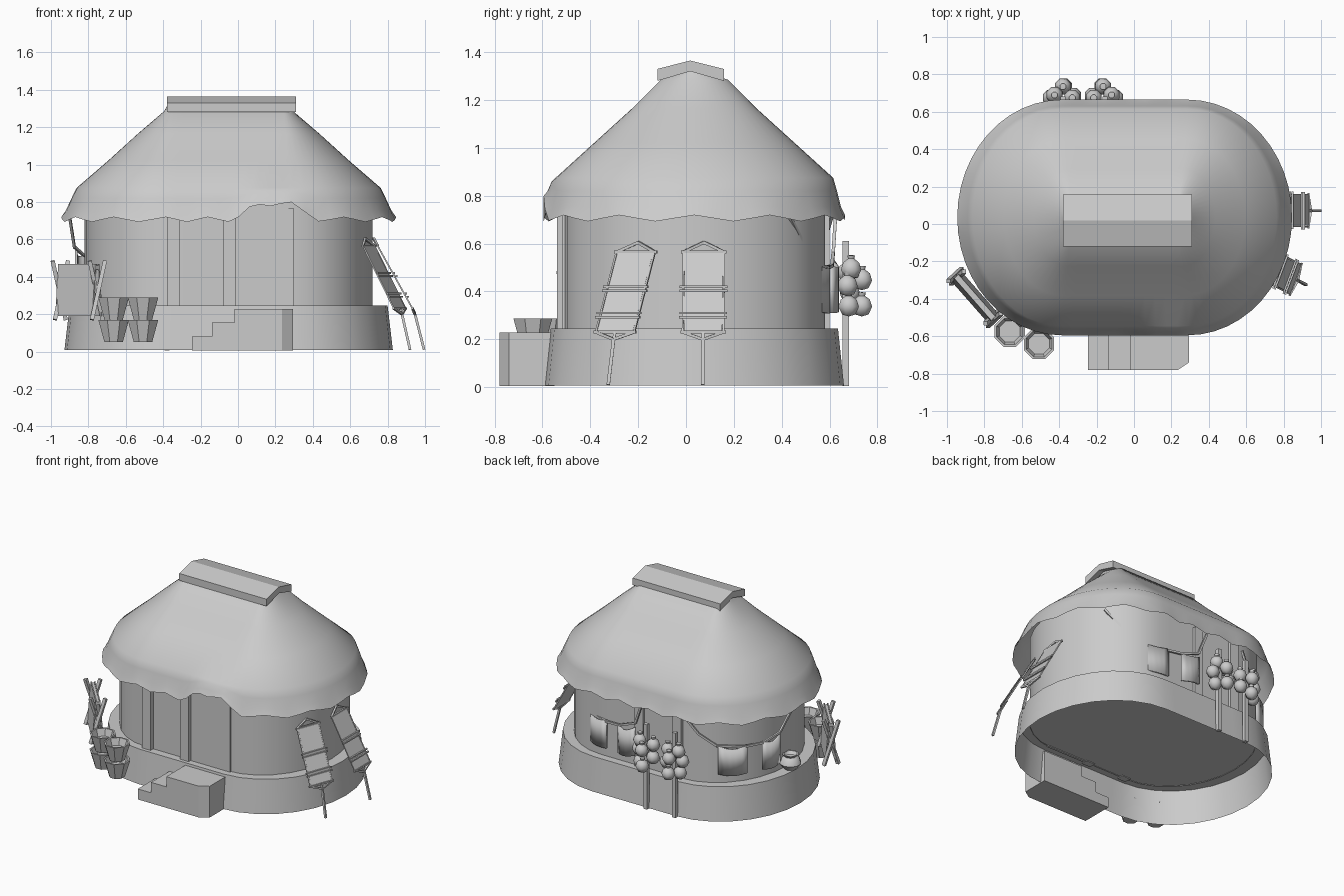
import bpy, bmesh, math
from mathutils import Vector as V

if "Cube" in bpy.data.objects:
    bpy.data.objects.remove(bpy.data.objects["Cube"])

CX, CY = -0.05, 0.035


def obj(name, bm, smooth=None, thick=0):
    me = bpy.data.meshes.new(name)
    bm.to_mesh(me)
    bm.free()
    o = bpy.data.objects.new(name, me)
    bpy.context.collection.objects.link(o)
    if smooth:
        bpy.ops.object.select_all(action='DESELECT')
        o.select_set(True)
        bpy.context.view_layer.objects.active = o
        bpy.ops.object.shade_smooth_by_angle(angle=math.radians(smooth))
    if thick:
        m = o.modifiers.new("thickness", 'SOLIDIFY')
        m.thickness, m.offset = thick, 0
    return o


def oval(flat, a, b, z, arc=14, side=8):
    """Counter-clockwise outline: half ellipses joined by straight sides."""
    pts = []
    for s in (1, -1):
        for i in range(side):
            pts.append(V((CX + s * flat * (2 * i / side - 1), CY - s * b, z)))
        for i in range(arc):
            t = math.pi * (i / arc - 0.5)
            pts.append(V((CX + s * (flat + a * math.cos(t)), CY + s * b * math.sin(t), z)))
    return pts


def loft(bm, loops, cap=False):
    rows = [[bm.verts.new(p) for p in l] for l in loops]
    n = len(rows[0])
    for lo, hi in zip(rows, rows[1:]):
        for i in range(n):
            j = (i + 1) % n
            bm.faces.new((lo[i], lo[j], hi[j], hi[i]))
    if cap:
        bm.faces.new(rows[-1])
    return rows


def bar(bm, p, q, w=0.012):
    """Square rod from p to q."""
    p, q = V(p), V(q)
    ax = (q - p).normalized()
    u = ax.cross(V((0, 1, 0)) if abs(ax.z) > 0.9 else V((0, 0, 1))).normalized()
    v = ax.cross(u)
    ring = [(u * a + v * b) * w / 2 for a, b in ((1, 1), (-1, 1), (-1, -1), (1, -1))]
    rows = loft(bm, [[p + r for r in ring], [q + r for r in ring]], True)
    bm.faces.new(rows[0][::-1])


def prism(bm, foot, z0, z1):
    rows = loft(bm, [[V((x, y, z)) for x, y in foot] for z in (z0, z1)], True)
    bm.faces.new(rows[0][::-1])


def box(bm, x0, x1, y0, y1, z0, z1):
    prism(bm, [(x0, y0), (x1, y0), (x1, y1), (x0, y1)], z0, z1)


def lathe(bm, c, prof, n=8):
    loft(bm, [[V(c) + V((r * math.cos(t), r * math.sin(t), z))
               for t in [2 * math.pi * (i + 0.5) / n for i in range(n)]] for r, z in prof], True)


# Raised base, open underneath
bm = bmesh.new()
loft(bm, [oval(.33, .548, .625, .008), oval(.33, .52, .60, .245)], True)
obj("base", bm, 40)

# House wall
bm = bmesh.new()
loft(bm, [oval(.32, .45, .545, .24), oval(.32, .45, .545, .84)])
obj("wall", bm, 40)

# Thatched roof with ragged eave, raised above the door
bm = bmesh.new()
loops = [oval(*l, arc=24, side=12) for l in (
    (.335, .56, .63, .693), (.335, .535, .612, .75), (.335, .505, .596, .82), (.335, .478, .58, .875),
    (.32, .325, .42, 1.02), (.305, .18, .26, 1.165), (.295, .05, .14, 1.285), (.29, .03, .01, 1.33))]
for k, (lift, rag) in enumerate(((.085, .026), (.07, .005), (.04, 0))):
    for i, p in enumerate(loops[k]):
        p.z += rag * abs(i % 4 - 2) / 2
        if p.y < CY:
            p.z += lift * math.exp(-((p.x - .2) / .17) ** 4)
loft(bm, loops)
obj("roof", bm, 40)

# Ridge cap
bm = bmesh.new()
prof = [(-.12, 1.28), (.018, 1.32), (.158, 1.28), (.158, 1.33), (.018, 1.365), (-.12, 1.33)]
ends = [[bm.verts.new((x, y, z)) for y, z in prof] for x in (-.38, .31)]
for i in range(6):
    j = (i + 1) % 6
    bm.faces.new((ends[0][i], ends[0][j], ends[1][j], ends[1][i]))
for e in ends:
    for q in ((0, 1, 4, 5), (1, 2, 3, 4)):
        bm.faces.new([e[i] for i in q])
bmesh.ops.recalc_face_normals(bm, faces=bm.faces)
obj("ridge_cap", bm)

# Door posts front and back, door panel
bm = bmesh.new()
for y0, y1 in ((-.54, -.49), (.56, .60)):
    for x in (-.38, -.08):
        box(bm, x, x + .068, y0, y1, .24, .76)
obj("door_posts", bm)
bm = bmesh.new()
box(bm, -.01, .30, -.518, -.50, .24, .765)
obj("door_panel", bm)

# Entrance steps rising to the right
bm = bmesh.new()
box(bm, -.245, -.14, -.78, -.55, .005, .08)
box(bm, -.14, -.02, -.78, -.55, .005, .155)
prism(bm, [(-.02, -.78), (.235, -.78), (.295, -.74), (.295, -.55), (-.02, -.55)], .005, .228)
obj("steps", bm)


# Stretched hides leaning against the right end
def hide_rack(top, foot, side, name):
    top, foot, side = V(top), V(foot), V(side)
    frac = {.605: 0, .565: .08, .41: .41, .393: .45, .30: .64, .283: .68, .23: .77, .20: .82, .01: 1}

    def at(s, z, lift=0):
        p = top.lerp(foot, frac[z]) + side * s
        p.z = z + lift
        return p
    bm = bmesh.new()
    for z, apex in ((.565, .605), (.23, .20)):
        bar(bm, at(-.095, z), at(.095, z))
        for s in (-.085, .085):
            bar(bm, at(s, z), at(0, apex))
    for z in (.41, .393, .30, .283):
        bar(bm, at(-.10, z, .01), at(.10, z, .01), .01)
    for s in (-.085, .085):
        bar(bm, at(s, .565), at(s, .23), .008)
    bar(bm, at(0, .20), at(0, .01), .014)
    bar(bm, at(0, .23), at(0, .20), .012)
    obj(name + "_frame", bm)
    bm = bmesh.new()
    bm.faces.new([bm.verts.new(at(s, z)) for s, z in
                  ((-.08, .23), (.08, .23), (.08, .565), (-.08, .565))])
    obj(name + "_hide", bm, thick=.006)


hide_rack((.725, .075, 0), (.995, .07, 0), (0, 1, 0), "rack_back")
hide_rack((.68, -.20, 0), (.92, -.325, 0), (.35, .93, 0), "rack_front")

# Crossed-leg drying stand at front left
A, B, N = V((-.95, -.28, 0)), V((-.752, -.505, 0)), V((-.7, -.65, 0))
bm = bmesh.new()
for P in (A, B):
    for s in (1, -1):
        off = (B - A).normalized() * .009 * s
        bar(bm, P + N * .05 * s + off + V((0, 0, .17)), P - N * .05 * s + off + V((0, 0, .485)), .022)
bar(bm, A + V((0, 0, .45)), B + V((0, 0, .45)), .02)
obj("drying_stand", bm)
bm = bmesh.new()
for s in (1, -1):
    lo = N * .035 * s + V((0, 0, .19))
    hi = N * .012 * s + V((0, 0, .468))
    bm.faces.new([bm.verts.new(p) for p in (A + lo, B + lo, B + hi, A + hi)])
obj("stand_hide", bm, thick=.008)

# Stacked buckets
for i, (x, y) in enumerate(((-.665, -.575), (-.508, -.64))):
    for j, z in enumerate((.05, .17)):
        bm = bmesh.new()
        lathe(bm, (x, y, z), [(.001, 0), (.053, 0), (.088, .118), (.076, .118), (.06, .07)])
        obj(f"bucket_{i}_{j}", bm)

# Gourds hung on two poles behind the house
bm = bmesh.new()
for x in (-.38, -.155):
    bar(bm, (x, .668, 0.005), (x, .668, .61), .028)
obj("gourd_poles", bm)
bm = bmesh.new()
gourd = [(.001, -.044), (.03, -.036), (.046, -.004), (.036, .026), (.014, .042), (.018, .056), (.001, .057)]
spots = ((.0, .735, .455), (.005, .735, .345), (-.065, .675, .43), (.055, .685, .40),
         (-.05, .68, .345), (.05, .675, .485), (-.045, .69, .50))
for x, m in ((-.38, 1), (-.165, -1)):
    for dx, y, z in spots:
        lathe(bm, (x + m * dx, y, z - .005), gourd)
obj("gourds", bm, 60)

# Clay pot on the left end of the base
bm = bmesh.new()
lathe(bm, (-.86, .05, .245), [(.001, 0), (.04, 0), (.072, .04), (.06, .075), (.04, .088),
                              (.055, .105), (.045, .105), (.03, .085)], 10)
obj("pot", bm, 40)


# Sagging rope lines under the rear eaves with hanging cloths
def line(name, pts, cloths):
    bm = bmesh.new()
    for p, q in zip(pts, pts[1:]):
        bar(bm, p, q, .014)
    obj(name + "_rope", bm)
    for i, (p, q) in enumerate(cloths):
        bm = bmesh.new()
        p, q = V(p), V(q)
        n = (q - p).cross(V((0, 0, 1))).normalized()
        if n.dot(p - V((CX, CY, p.z))) < 0:
            n = -n
        cols = []
        for k in range(6):
            t = k / 5
            c = p.lerp(q, t) + n * .022 * math.sin(math.pi * t)
            sag = V((0, 0, -.02 * math.sin(math.pi * t)))
            cols.append([bm.verts.new(c + sag), bm.verts.new(c + V((0, 0, -.20)) + sag * .3)])
        for a, b in zip(cols, cols[1:]):
            bm.faces.new((a[0], a[1], b[1], b[0]))
        obj(f"{name}_cloth_{i}", bm, 40, thick=.014)


line("right_line", [(.60, .42, .74), (.50, .49, .60), (.41, .535, .51), (.22, .595, .50), (.10, .61, .51),
                    (-.03, .615, .56), (-.09, .625, .72)],
     [((.39, .535, .52), (.21, .595, .51)), ((.11, .605, .51), (-.03, .615, .53))])
line("left_line", [(-.40, .61, .72), (-.50, .57, .59), (-.60, .51, .51), (-.74, .40, .50), (-.82, .29, .51),
                   (-.875, .19, .56), (-.90, .06, .72)],
     [((-.61, .505, .51), (-.75, .385, .51)), ((-.81, .30, .52), (-.865, .18, .54))])
